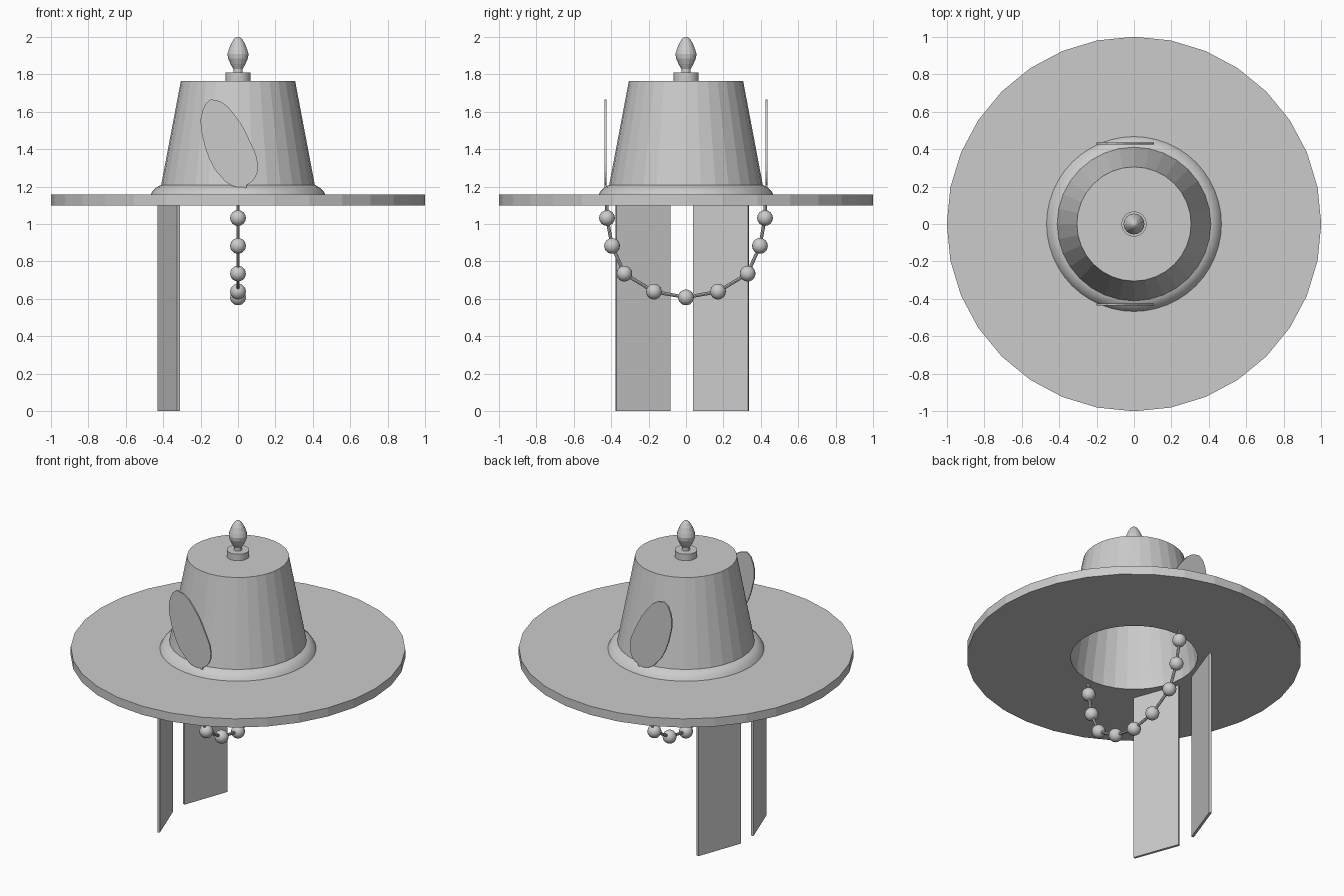
import bpy, bmesh, math
from mathutils import Vector

if "Cube" in bpy.data.objects:
    bpy.data.objects.remove(bpy.data.objects["Cube"])


def finish(name, bm, smooth=None):
    bmesh.ops.remove_doubles(bm, verts=bm.verts, dist=1e-5)
    bmesh.ops.recalc_face_normals(bm, faces=bm.faces)
    me = bpy.data.meshes.new(name)
    bm.to_mesh(me)
    bm.free()
    ob = bpy.data.objects.new(name, me)
    bpy.context.collection.objects.link(ob)
    if smooth:
        bpy.ops.object.select_all(action='DESELECT')
        ob.select_set(True)
        bpy.context.view_layer.objects.active = ob
        bpy.ops.object.shade_smooth_by_angle(angle=math.radians(smooth))
    return ob


def lathe(name, profile, segs=32, closed=False, smooth=None):
    """Revolve (radius, z) points around the z axis."""
    bm = bmesh.new()
    vs = [bm.verts.new((r, 0, z)) for r, z in profile]
    pairs = list(zip(vs, vs[1:])) + ([(vs[-1], vs[0])] if closed else [])
    es = [bm.edges.new(p) for p in pairs]
    bmesh.ops.spin(bm, geom=vs + es, cent=(0, 0, 0), axis=(0, 0, 1),
                   angle=math.tau, steps=segs, use_merge=True)
    return finish(name, bm, smooth)


def plate(name, pts, offset):
    """Extrude an outline into a thin closed plate."""
    bm = bmesh.new()
    face = bm.faces.new([bm.verts.new(p) for p in pts])
    new = bmesh.ops.extrude_face_region(bm, geom=[face], use_keep_orig=True)
    bmesh.ops.translate(bm, vec=offset,
                        verts=[v for v in new['geom'] if isinstance(v, bmesh.types.BMVert)])
    return finish(name, bm)


# Brim with head opening, hollow crown, band
lathe("brim", [(1, 1.1), (1, 1.157), (0.38, 1.157), (0.38, 1.1)], closed=True)
lathe("crown", [(0, 1.765), (0.305, 1.765), (0.42, 1.157), (0.38, 1.157),
                (0.28, 1.735), (0, 1.735)])
lathe("crown_band", [(0.467, 1.157), (0.456, 1.177), (0.437, 1.194), (0.415, 1.207),
                     (0.4, 1.209), (0.4, 1.157)], 48, closed=True, smooth=40)

# Finial on top
lathe("finial_base", [(0, 1.765), (0.067, 1.765), (0.067, 1.808), (0, 1.808)])
lathe("finial_neck", [(0, 1.8), (0.025, 1.8), (0.025, 1.835), (0, 1.835)], 16)
lathe("finial_bud", [(0, 1.826), (0.025, 1.828), (0.04, 1.855), (0.053, 1.885),
                     (0.056, 1.908), (0.05, 1.93), (0.036, 1.965), (0.022, 1.988),
                     (0.01, 1.998), (0, 2.0)], 16)

# Side feathers
feather = [(-.144, 1.666), (-.172, 1.645), (-.19, 1.605), (-.2, 1.56), (-.198, 1.505),
           (-.176, 1.41), (-.152, 1.345), (-.123, 1.29), (-.07, 1.229), (-.035, 1.205),
           (0, 1.196), (.03, 1.199), (.035, 1.187), (.046, 1.19), (.046, 1.208),
           (.072, 1.223), (.09, 1.245), (.105, 1.28), (.106, 1.32), (.096, 1.372),
           (.053, 1.465), (.02, 1.53), (-.016, 1.58), (-.055, 1.628), (-.096, 1.656)]
for side, tag in ((-1, "front"), (1, "back")):
    plate(tag + "_feather", [(x, side * 0.425, z) for x, z in feather], (0, side * 0.01, 0))

# Hanging ribbons
T = 0.016
for tag, a, b in (("right_ribbon", Vector((-0.317, -0.375, 0)), Vector((-0.423, -0.086, 0))),
                  ("left_ribbon", Vector((-0.423, 0.04, 0)), Vector((-0.317, 0.333, 0)))):
    up = Vector((0, 0, 1.1))
    n = (b - a).cross(up).normalized() * T
    plate(tag, [p - n / 2 for p in (a, b, b + up, a + up)], n)

# Bead string: cord links and beads, mirrored in y
half = [(0.425, 1.12), (0.422, 1.032), (0.395, 0.883), (0.329, 0.735), (0.171, 0.639)]
path = [Vector((0, -y, z)) for y, z in half] + [Vector((0, 0, 0.608))] \
     + [Vector((0, y, z)) for y, z in reversed(half)]
for i, (p, q) in enumerate(zip(path, path[1:])):
    bm = bmesh.new()
    bmesh.ops.create_cone(bm, cap_ends=True, segments=8, radius1=0.009, radius2=0.009,
                          depth=(q - p).length)
    rot = (q - p).to_track_quat('Z', 'Y')
    for v in bm.verts:
        v.co = rot @ v.co + (p + q) / 2
    finish(f"cord_link_{i}", bm)
for i, p in enumerate(path[1:-1]):
    bm = bmesh.new()
    bmesh.ops.create_uvsphere(bm, u_segments=16, v_segments=12, radius=0.042)
    bmesh.ops.translate(bm, verts=bm.verts, vec=p)
    finish(f"bead_{i}", bm, smooth=40)
